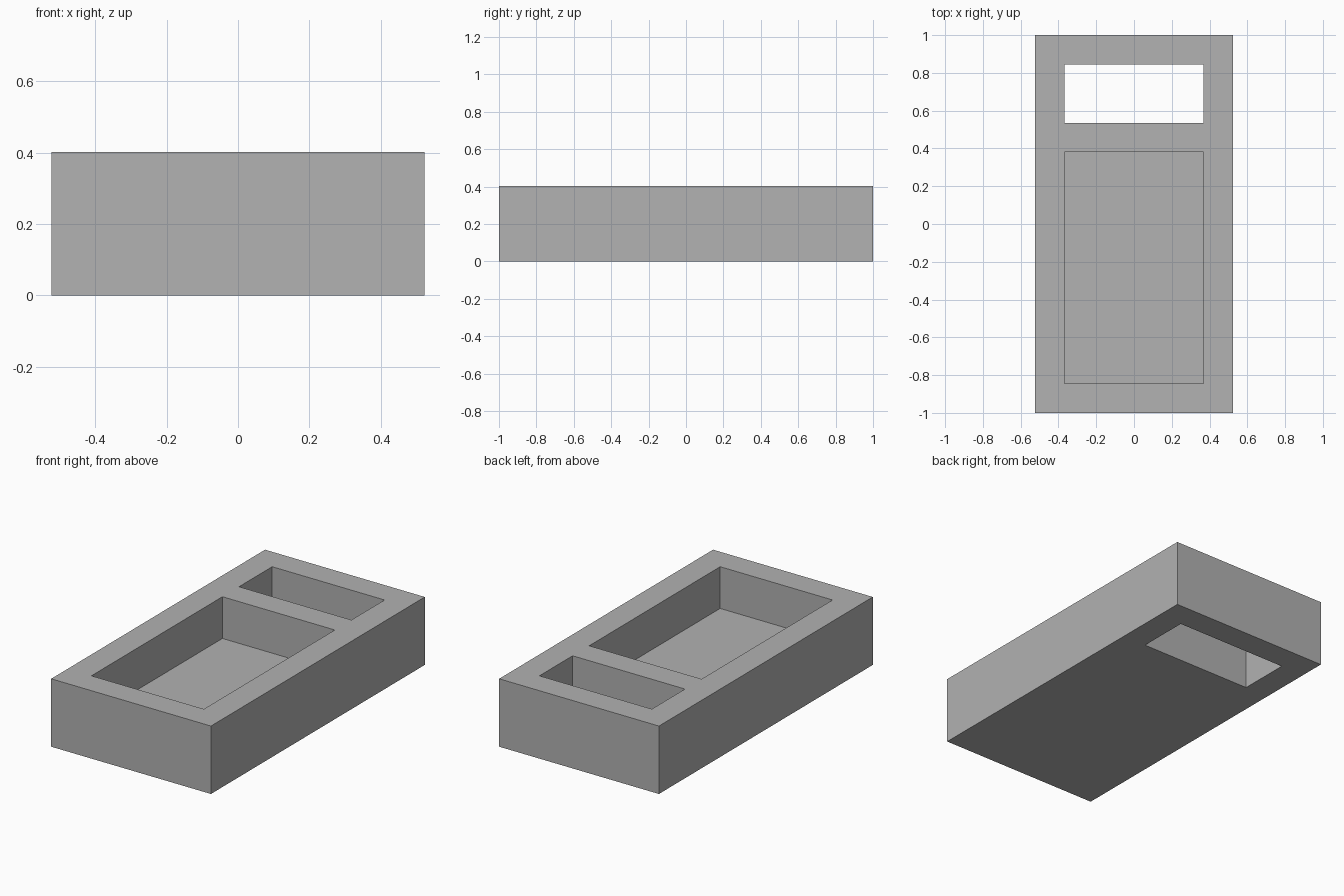
import bpy

default = bpy.data.objects.get("Cube")
if default:
    bpy.data.objects.remove(default, do_unlink=True)

HALF_X, HALF_Y, HEIGHT = 0.523, 1.0, 0.402
WALL = 0.155            # thickness of rim, divider and floor
DIVIDER_FRONT = 0.38    # front face of the divider
OVER = 0.2              # cutter overshoot

grey = bpy.data.materials.new("plain grey")
grey.use_nodes = True
colour = (0.445, 0.445, 0.445, 1)
grey.diffuse_color = colour
grey.node_tree.nodes["Principled BSDF"].inputs["Base Color"].default_value = colour


def box(name, low, high):
    """Axis-aligned box between two corners."""
    bpy.ops.mesh.primitive_cube_add(size=1)
    obj = bpy.context.object
    obj.name = name
    for v in obj.data.vertices:
        v.co = [a + (b - a) * (c + 0.5) for a, b, c in zip(low, high, v.co)]
    obj.data.materials.append(grey)
    return obj


def cut(target, cutter):
    """Subtract the cutter and discard it."""
    mod = target.modifiers.new(cutter.name, "BOOLEAN")
    mod.operation = "DIFFERENCE"
    mod.solver = "EXACT"
    mod.object = cutter
    bpy.context.view_layer.objects.active = target
    bpy.ops.object.modifier_apply(modifier=mod.name)
    bpy.data.objects.remove(cutter, do_unlink=True)


# Solid block
tray = box("tray_body", (-HALF_X, -HALF_Y, 0), (HALF_X, HALF_Y, HEIGHT))
inner_x, inner_y = HALF_X - WALL, HALF_Y - WALL

# Large pocket with a floor
cut(tray, box("pocket_cutter", (-inner_x, -inner_y, WALL),
              (inner_x, DIVIDER_FRONT, HEIGHT + OVER)))

# Slot through the whole block at the back
cut(tray, box("slot_cutter", (-inner_x, DIVIDER_FRONT + WALL, -OVER),
              (inner_x, inner_y, HEIGHT + OVER)))
